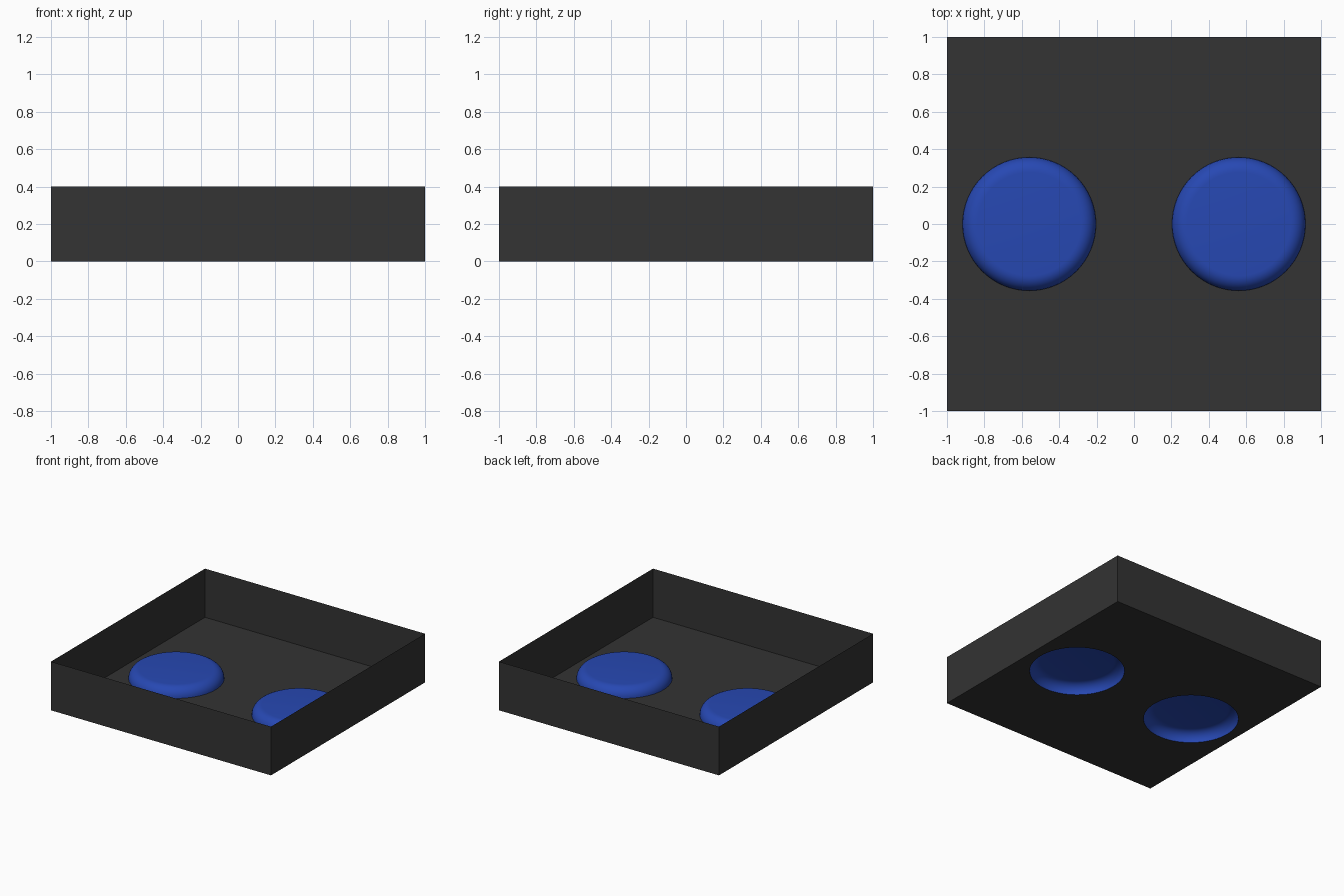
import bpy, bmesh, math

if "Cube" in bpy.data.objects:
    bpy.data.objects.remove(bpy.data.objects["Cube"])

HEIGHT = 0.4          # tray wall height
CX, R = 0.56, 0.357   # dome centre offset and rim radius
FILLET = 0.08         # dome height and edge rounding
SEG, STEPS = 64, 8


def material(name, rgb):
    m = bpy.data.materials.new(name)
    m.use_nodes = True
    m.diffuse_color = (*rgb, 1)
    m.node_tree.nodes["Principled BSDF"].inputs["Base Color"].default_value = (*rgb, 1)
    return m


def finish(bm, name, mat):
    me = bpy.data.meshes.new(name)
    bm.to_mesh(me)
    bm.free()
    ob = bpy.data.objects.new(name, me)
    me.materials.append(mat)
    bpy.context.collection.objects.link(ob)
    return ob


def ring(bm, cx, r, z):
    return [bm.verts.new((cx + r * math.cos(2 * math.pi * i / SEG),
                          r * math.sin(2 * math.pi * i / SEG), z)) for i in range(SEG)]


def loop_edges(bm, verts):
    return [bm.edges.new((a, b)) for a, b in zip(verts, verts[1:] + verts[:1])]


grey = material("charcoal", (0.033, 0.033, 0.033))
blue = material("blue", (0.02, 0.065, 0.45))

# Tray floor with two round openings
bm = bmesh.new()
corners = [bm.verts.new((x, y, 0)) for x, y in ((-1, -1), (1, -1), (1, 1), (-1, 1))]
edges = loop_edges(bm, corners)
for s in (-1, 1):
    edges += loop_edges(bm, ring(bm, s * CX, R, 0))
bmesh.ops.triangle_fill(bm, edges=edges, use_beauty=True, normal=(0, 0, 1))
finish(bm, "tray_floor", grey)

# Four thin tray walls
bm = bmesh.new()
low = [bm.verts.new((x, y, 0)) for x, y in ((-1, -1), (1, -1), (1, 1), (-1, 1))]
high = [bm.verts.new((v.co.x, v.co.y, HEIGHT)) for v in low]
for i in range(4):
    j = (i + 1) % 4
    bm.faces.new((low[i], low[j], high[j], high[i]))
finish(bm, "tray_walls", grey)

# Hollow flat-topped domes with a rounded edge
for s, name in ((-1, "right_dome"), (1, "left_dome")):
    bm = bmesh.new()
    rings = []
    for k in range(STEPS + 1):
        a = math.pi / 2 * k / STEPS
        rings.append(ring(bm, 0, R - FILLET + FILLET * math.cos(a), FILLET * math.sin(a)))
    for lo, hi in zip(rings, rings[1:]):
        for i in range(SEG):
            j = (i + 1) % SEG
            bm.faces.new((lo[i], lo[j], hi[j], hi[i]))
    bm.faces.new(rings[-1])
    for f in bm.faces:
        f.smooth = True
    dome = finish(bm, name, blue)
    dome.location.x = s * CX
